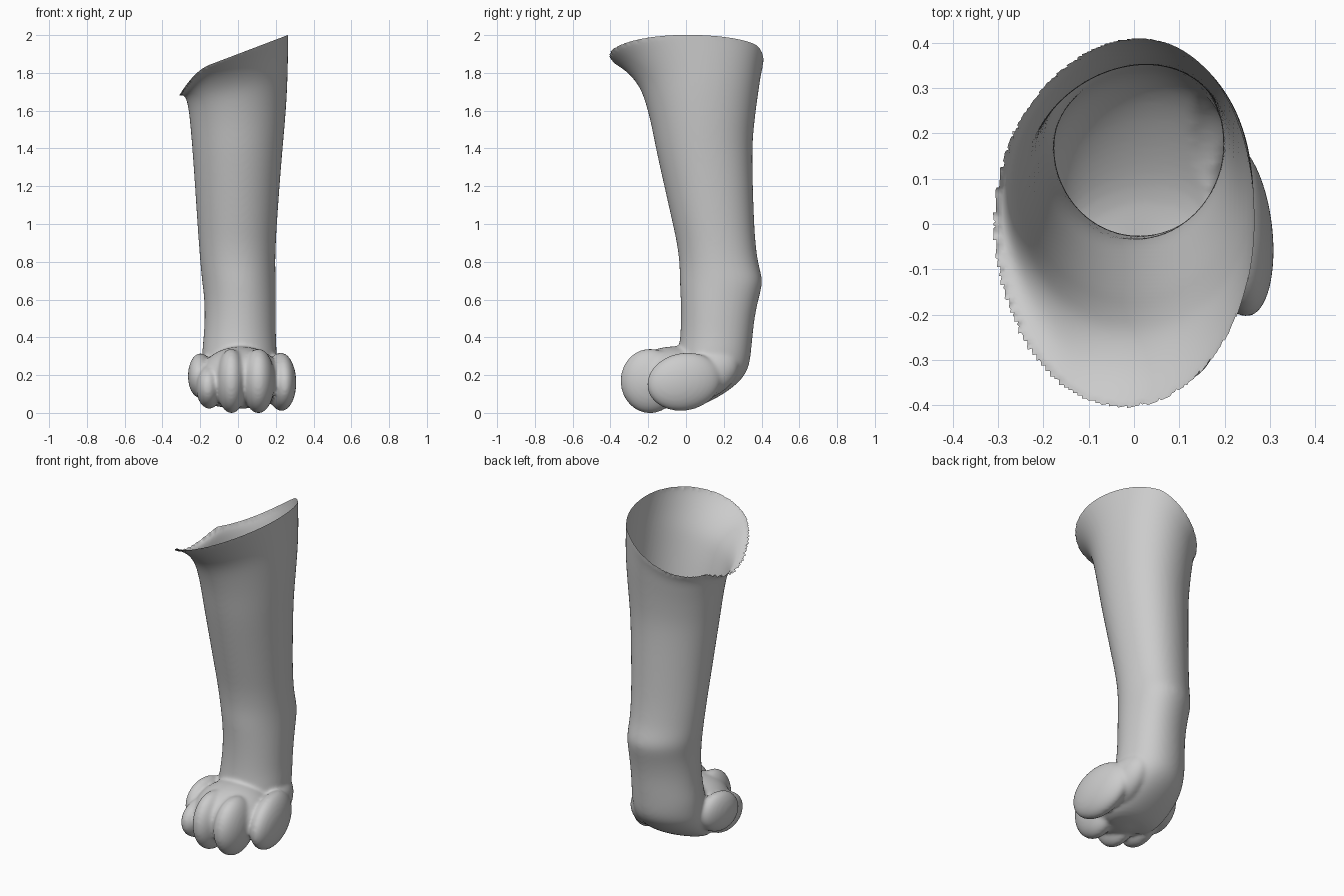
import bpy, bmesh, math
from mathutils import Matrix, Vector, Euler

cube = bpy.data.objects.get("Cube")
if cube:
    bpy.data.objects.remove(cube, do_unlink=True)

grey = bpy.data.materials.new("plain grey")
grey.use_nodes = True
grey.diffuse_color = (0.6, 0.6, 0.6, 1)
grey.node_tree.nodes["Principled BSDF"].inputs["Base Color"].default_value = (0.6, 0.6, 0.6, 1)

SEGMENTS = 48
SLANT = 1.4      # height where the leg starts to lean towards its rim
TOP = 2.3        # temporary lid, cut away later


def rim_height(x, y):
    """Slanted rim: high on the left, dipping on the right and right rear."""
    dip = 0.1 * max(0, (-x - 0.15) / 0.16) ** 2
    rear = 0.8 * max(0, y) * max(0, 0.12 - x)
    return 1.9 + 0.38 * x - max(dip, rear)


def ring(bm, left, right, front, back, height):
    """Oval loop of vertices; height is a function of x and y."""
    loop = []
    for i in range(SEGMENTS):
        a = math.tau * i / SEGMENTS
        x = (left + right) / 2 + (right - left) / 2 * math.cos(a)
        x += 0.03 * max(0, math.sin(a)) ** 2
        y = (front + back) / 2 + (back - front) / 2 * math.sin(a)
        loop.append(bm.verts.new((x, y, height(x, y))))
    return loop


def ellipsoid(bm, centre, radii, pitch=0, yaw=0):
    turn = Euler((math.radians(pitch), 0, math.radians(yaw))).to_matrix().to_4x4()
    place = Matrix.Translation(centre) @ turn @ Matrix.Diagonal(Vector((*radii, 1)))
    bmesh.ops.create_uvsphere(bm, u_segments=32, v_segments=20, radius=1, matrix=place)


# Heel, wrist and leg as level rings: (height, left, right, front, back)
level = [(0.03, -0.13, 0.15, -0.12, 0.04), (0.07, -0.16, 0.18, -0.12, 0.14),
         (0.13, -0.18, 0.19, -0.1, 0.24), (0.19, -0.19, 0.2, -0.08, 0.305),
         (0.25, -0.19, 0.205, -0.06, 0.336), (0.33, -0.19, 0.205, -0.04, 0.345),
         (0.4, -0.182, 0.2, -0.03, 0.352), (0.5, -0.176, 0.2, -0.026, 0.362),
         (0.6, -0.178, 0.2, -0.028, 0.383), (0.68, -0.188, 0.2, -0.032, 0.405),
         (0.73, -0.194, 0.199, -0.033, 0.4), (0.8, -0.2, 0.197, -0.035, 0.38),
         (0.9, -0.208, 0.2, -0.048, 0.368), (1.0, -0.215, 0.206, -0.07, 0.361),
         (1.2, -0.228, 0.22, -0.115, 0.354), (SLANT, -0.242, 0.236, -0.16, 0.35)]
# Leaning rings up to and past the flared rim: (share, left, right, front, back)
leaning = [(0.25, -0.25, 0.25, -0.183, 0.36), (0.5, -0.258, 0.26, -0.215, 0.375),
           (0.66, -0.266, 0.263, -0.245, 0.386), (0.8, -0.276, 0.265, -0.295, 0.395),
           (0.91, -0.29, 0.266, -0.35, 0.404), (1.0, -0.312, 0.267, -0.415, 0.413),
           (1.12, -0.335, 0.268, -0.46, 0.42), (1.25, -0.36, 0.27, -0.5, 0.425)]
bm = bmesh.new()
loops = [ring(bm, *size, lambda x, y, z=z: z) for z, *size in level]
loops += [ring(bm, *size, lambda x, y, t=t: SLANT + t * (rim_height(x, y) - SLANT))
          for t, *size in leaning]
loops.append(ring(bm, *leaning[-1][1:], lambda x, y: TOP))
for low, high in zip(loops, loops[1:]):
    for i in range(SEGMENTS):
        j = (i + 1) % SEGMENTS
        bm.faces.new((low[i], low[j], high[j], high[i]))
bm.faces.new(reversed(loops[0]))
bm.faces.new(loops[-1])

# Palm
ellipsoid(bm, (0.015, -0.06, 0.19), (0.22, 0.24, 0.162))
# Two middle toes
ellipsoid(bm, (-0.035, -0.19, 0.172), (0.082, 0.158, 0.168))
ellipsoid(bm, (0.108, -0.19, 0.172), (0.088, 0.158, 0.168))
# Right inner toe and right outer toe
ellipsoid(bm, (-0.152, -0.14, 0.14), (0.07, 0.15, 0.112), yaw=-4)
ellipsoid(bm, (-0.2, -0.03, 0.2), (0.064, 0.15, 0.115), pitch=10, yaw=-6)
# Long left outer toe running back to the heel
ellipsoid(bm, (0.228, -0.01, 0.168), (0.078, 0.2, 0.15), pitch=10, yaw=7)
ellipsoid(bm, (0.15, 0.1, 0.2), (0.09, 0.19, 0.12), pitch=25)

mesh = bpy.data.meshes.new("leg_and_paw")
bm.to_mesh(mesh)
bm.free()
mesh.materials.append(grey)
leg = bpy.data.objects.new("leg_and_paw", mesh)
bpy.context.collection.objects.link(leg)
bpy.ops.object.select_all(action='DESELECT')
leg.select_set(True)
bpy.context.view_layer.objects.active = leg

# Round the rings, fuse everything into one skin and soften the creases
leg.modifiers.new("rounding", 'SUBSURF').levels = 2
fuse = leg.modifiers.new("fuse", 'REMESH')
fuse.mode = 'VOXEL'
fuse.voxel_size = 0.01
soften = leg.modifiers.new("soften", 'SMOOTH')
soften.factor = 0.5
soften.iterations = 10
for name in ("rounding", "fuse", "soften"):
    bpy.ops.object.modifier_apply(modifier=name)

# Cut the lid off along the rim, even out the cut edge, and set the sole on the floor
bm = bmesh.new()
bm.from_mesh(leg.data)
bmesh.ops.delete(bm, geom=[v for v in bm.verts if v.co.z > rim_height(v.co.x, v.co.y)],
                 context='VERTS')
for v in bm.verts:
    if v.is_boundary:
        v.co.z = rim_height(v.co.x, v.co.y)
lowest = min(v.co.z for v in bm.verts)
for v in bm.verts:
    v.co.z -= lowest * max(0, 1 - v.co.z / 0.3)
bm.to_mesh(leg.data)
bm.free()
bpy.ops.object.shade_smooth()
